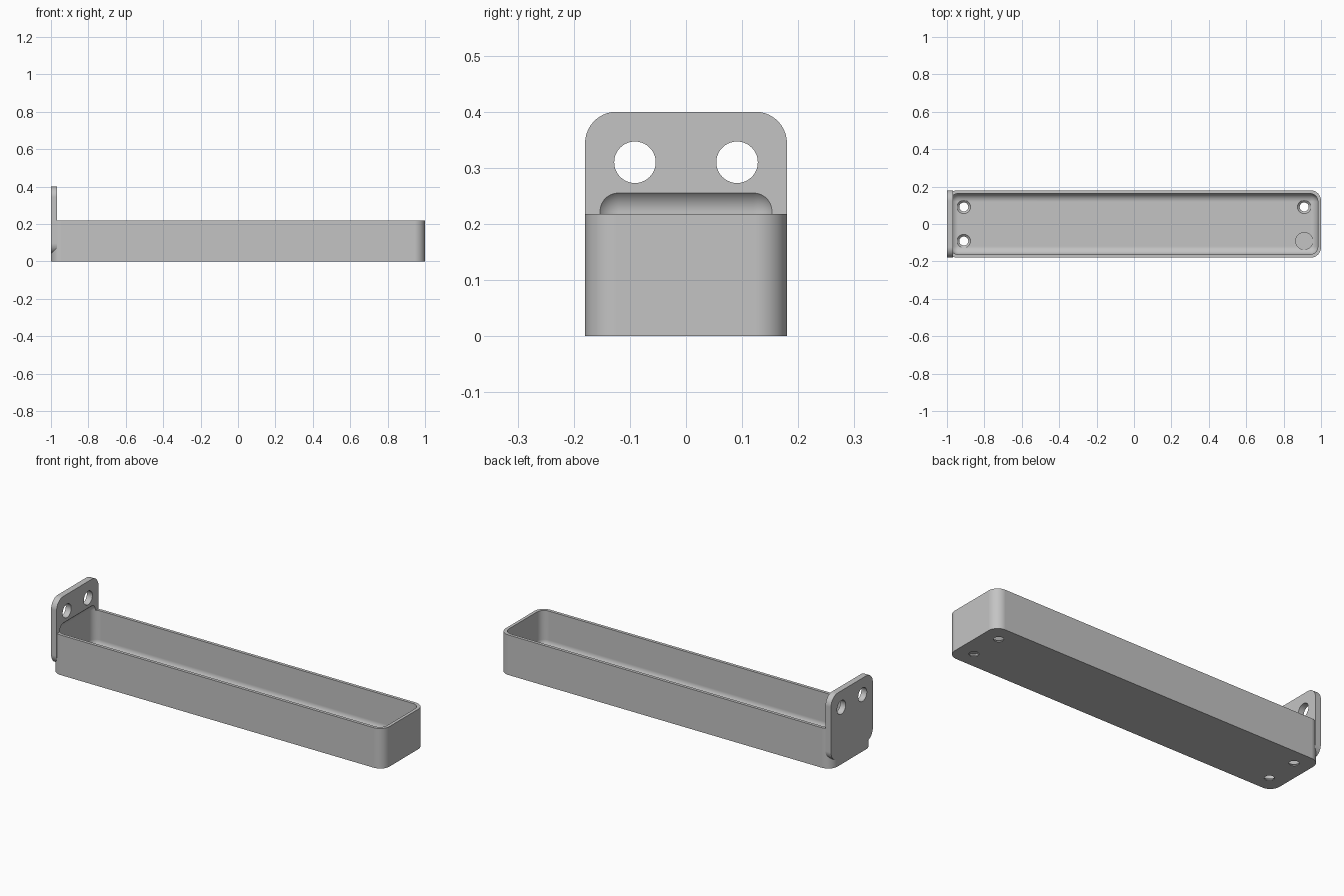
import bpy, bmesh, math
from mathutils import Matrix, Vector

cube = bpy.data.objects.get("Cube")
if cube:
    bpy.data.objects.remove(cube, do_unlink=True)

HALF_W, RIM_Z, TOP_Z = 0.18, 0.218, 0.40
WALL, PLATE = 0.017, 0.033
CORNER, FILLET = 0.056, 0.043

grey = bpy.data.materials.new("matte grey")
grey.use_nodes = True
colour = (0.55, 0.55, 0.55, 1)
grey.diffuse_color = colour
grey.node_tree.nodes["Principled BSDF"].inputs["Base Color"].default_value = colour


def finish(name, bm):
    mesh = bpy.data.meshes.new(name)
    bmesh.ops.recalc_face_normals(bm, faces=bm.faces)
    bm.to_mesh(mesh)
    bm.free()
    mesh.materials.append(grey)
    obj = bpy.data.objects.new(name, mesh)
    bpy.context.collection.objects.link(obj)
    return obj


def rounded_box(name, lo, hi, radius, axis=None):
    """Box with edges along one axis rounded, or all edges if axis is None."""
    lo, hi = Vector(lo), Vector(hi)
    bm = bmesh.new()
    bmesh.ops.create_cube(bm, size=1)
    for v in bm.verts:
        v.co = Vector((lo[i] + hi[i]) / 2 + v.co[i] * (hi[i] - lo[i]) for i in range(3))
    edges = [e for e in bm.edges if axis is None
             or abs((e.verts[0].co - e.verts[1].co)[axis]) > 1e-5]
    bmesh.ops.bevel(bm, geom=edges, offset=radius, segments=10, profile=0.5,
                    affect='EDGES', clamp_overlap=True)
    return finish(name, bm)


def round_cutter(name, centre, r1, r2, depth, along_x=False):
    bm = bmesh.new()
    turn = Matrix.Rotation(math.pi / 2, 4, 'Y') if along_x else Matrix()
    bmesh.ops.create_cone(bm, cap_ends=True, segments=40, radius1=r1, radius2=r2,
                          depth=depth, matrix=Matrix.Translation(centre) @ turn)
    return finish(name, bm)


def combine(target, other, operation):
    """Apply a boolean and remove the operand."""
    mod = target.modifiers.new(operation, 'BOOLEAN')
    mod.operation, mod.solver, mod.object = operation, 'EXACT', other
    bpy.context.view_layer.update()
    graph = bpy.context.evaluated_depsgraph_get()
    mesh = bpy.data.meshes.new_from_object(target.evaluated_get(graph))
    target.modifiers.clear()
    target.data = mesh
    bpy.data.objects.remove(other, do_unlink=True)


# Tray body with upright rounded corners, and the mounting plate on its end
tray = rounded_box("tray_with_mounting_plate", (-1, -HALF_W, 0), (1, HALF_W, RIM_Z), CORNER, 2)
plate = rounded_box("mounting_plate", (-1, -HALF_W, 0.04), (-1 + PLATE, HALF_W, TOP_Z), CORNER, 0)
combine(tray, plate, 'UNION')

# Hollow, filleted on every edge, which also bites into the plate
inner = HALF_W - WALL
hollow = rounded_box("hollow", (WALL - 1, -inner, WALL), (1 - WALL, inner, 0.265), FILLET)
combine(tray, hollow, 'DIFFERENCE')

for y in (-0.091, 0.091):
    # Plate screw holes
    combine(tray, round_cutter("plate_hole", (-1, y, 0.31), 0.037, 0.037, 0.2, True), 'DIFFERENCE')
    # Countersunk floor holes
    for x in (-0.91, 0.91):
        combine(tray, round_cutter("floor_hole", (x, y, 0), 0.024, 0.024, 0.1), 'DIFFERENCE')
        combine(tray, round_cutter("countersink", (x, y, WALL), 0.024, 0.048, 0.024), 'DIFFERENCE')

# Smooth fillets, crisp edges
bpy.ops.object.select_all(action='DESELECT')
tray.select_set(True)
bpy.context.view_layer.objects.active = tray
bpy.ops.object.shade_smooth_by_angle(angle=math.radians(30))
weighted = tray.modifiers.new("weighted normals", 'WEIGHTED_NORMAL')
weighted.keep_sharp = True
